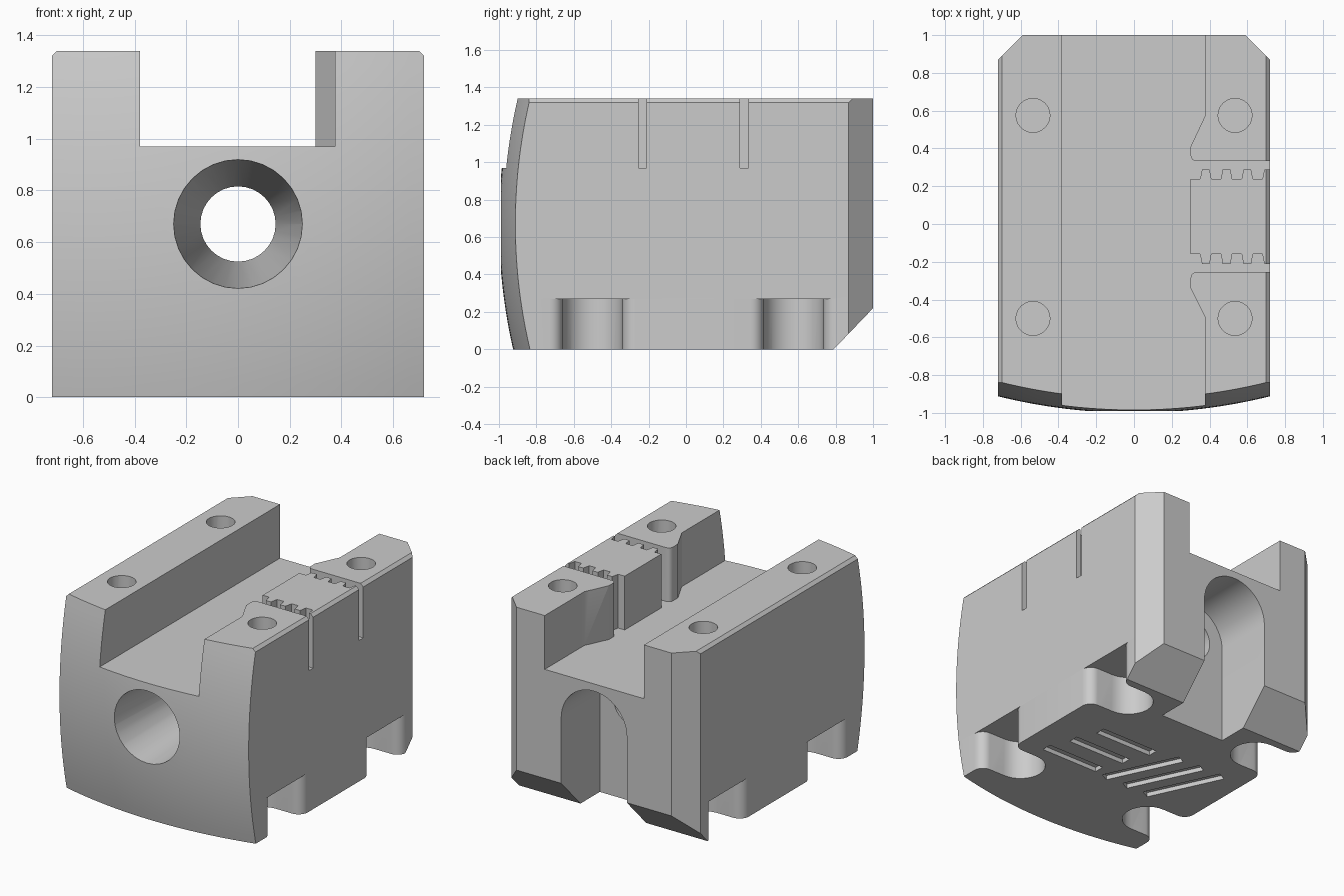
import bpy
import bmesh
from math import sin, cos, pi, sqrt
from mathutils import Matrix

cube = bpy.data.objects.get("Cube")
if cube:
    bpy.data.objects.remove(cube, do_unlink=True)

grey = bpy.data.materials.new("light grey")
grey.use_nodes = True
grey.diffuse_color = (0.6, 0.6, 0.6, 1)
grey.node_tree.nodes["Principled BSDF"].inputs["Base Color"].default_value = (0.6, 0.6, 0.6, 1)

W, H, MID = 0.72, 1.34, 0.67    # half width, height, middle height
FLOOR = 0.97                    # channel floor height


def add_object(name, bm):
    bmesh.ops.recalc_face_normals(bm, faces=bm.faces)
    mesh = bpy.data.meshes.new(name)
    bm.to_mesh(mesh)
    bm.free()
    obj = bpy.data.objects.new(name, mesh)
    bpy.context.collection.objects.link(obj)
    return obj


def prism(points, axis, lo, hi):
    """Closed prism; points are the two remaining axes in x, y, z order."""
    def place(p, t):
        return {"x": (t, p[0], p[1]), "y": (p[0], t, p[1]), "z": (p[0], p[1], t)}[axis]
    bm = bmesh.new()
    face = bm.faces.new([bm.verts.new(place(p, lo)) for p in points])
    top = bmesh.ops.extrude_face_region(bm, geom=[face])["geom"]
    shift = [b - a for a, b in zip(place((0, 0), lo), place((0, 0), hi))]
    bmesh.ops.translate(bm, vec=shift, verts=[v for v in top if isinstance(v, bmesh.types.BMVert)])
    return bm


def arc(cx, cy, r, start, end, steps=10):
    return [(cx + r * cos(start + (end - start) * i / steps),
             cy + r * sin(start + (end - start) * i / steps)) for i in range(steps + 1)]


# Body: domed front patch pulled back to a flat rear
bm = bmesh.new()
bmesh.ops.create_grid(bm, x_segments=24, y_segments=24, size=1)
for v in bm.verts:
    x, z = v.co.x * W, v.co.y * MID
    v.co = (x, 2 - sqrt(9 - x * x - z * z), MID + z)
rim = [e for e in bm.edges if e.is_boundary]
new = bmesh.ops.extrude_edge_only(bm, edges=rim)["geom"]
for v in new:
    if isinstance(v, bmesh.types.BMVert):
        v.co.y = 1
bmesh.ops.contextual_create(bm, geom=[e for e in new if isinstance(e, bmesh.types.BMEdge)])
body = add_object("vise_jaw_body", bm)
body.data.materials.append(grey)
bpy.context.view_layer.objects.active = body


def cut(bm):
    cutter = add_object("cutter", bm)
    cutter.hide_render = True
    mod = body.modifiers.new("cut", "BOOLEAN")
    mod.operation, mod.solver, mod.object = "DIFFERENCE", "EXACT", cutter
    bpy.ops.object.modifier_apply(modifier=mod.name)
    bpy.data.objects.remove(cutter, do_unlink=True)


# Toothed edge of the centre block
def teeth(root, tip):
    pts = [(0.30, root)]
    for i in range(4):
        x = 0.35 + 0.11 * i
        pts += [(x, root), (x + 0.01, tip)]
        pts += [(x + 0.05, tip), (x + 0.06, root)] if i < 3 else [(0.8, tip)]
    return pts


# Channel with the two slits that separate the centre block
outline = [(-0.38, -1.1), (0.375, -1.1), (0.375, -0.49), (0.30, -0.34)]
outline += arc(0.33, -0.285, 0.03, pi, pi / 2, 4) + [(0.8, -0.255)]
outline += teeth(-0.16, -0.212)[::-1] + teeth(0.238, 0.288)
outline += [(0.8, 0.333)] + arc(0.33, 0.363, 0.03, -pi / 2, -pi, 4)
outline += [(0.30, 0.41), (0.375, 0.57), (0.375, 1.1), (-0.38, 1.1)]
cut(prism(outline, "z", FLOOR, 1.5))

# Arched slot in the back, open at the bottom
arch = [(-0.25, -0.1), (0.25, -0.1)] + arc(0, MID, 0.25, 0, pi, 24)
cut(prism(arch, "y", 0.58, 1.1))

# Tapered bore from the front
bm = bmesh.new()
bmesh.ops.create_cone(bm, cap_ends=True, segments=32, radius1=0.253, radius2=0.143, depth=1.67,
                      matrix=Matrix.Translation((0, -0.215, MID)) @ Matrix.Rotation(-pi / 2, 4, "X"))
cut(bm)

# Rear lower chamfer
cut(prism([(0.78, -0.01), (1.01, 0.23), (1.01, -0.01)], "x", -1, 1))

for s in (1, -1):
    # Rear corner and top edge chamfers
    cut(prism([(s * 0.58, 1.01), (s * 0.74, 0.85), (s * 0.74, 1.01)], "z", -0.1, 1.5))
    cut(prism([(s * 0.69, 1.35), (s * 0.73, 1.31), (s * 0.73, 1.35)], "y", -1.1, 1.1))
    for y in (-0.5, 0.575):
        # Blind round hole in the top
        cut(prism(arc(s * 0.535, y, 0.09, 0, 2 * pi * 23 / 24, 23), "z", 1.12, 1.5))
        # Flared foot pocket in the lower side
        pocket = [(0.8, y + 0.23)] + arc(W - 0.07 + 0.07 - 0.07, y + 0.23, 0.07, 0, -pi / 2, 8)
        pocket += arc(0.53, y, 0.16, pi / 2, 3 * pi / 2, 16)
        pocket += arc(W - 0.07, y - 0.23, 0.07, pi / 2, 0, 8) + [(0.8, y - 0.23)]
        cut(prism([(s * px, py) for px, py in pocket], "z", -0.1, 0.27))

# Shallow grip grooves underneath
for i in range(3):
    x, y = 0.335 - 0.065 * i, -0.21 + 0.19 * i
    cut(prism([(x - 0.22, y - 0.035), (x + 0.22, y - 0.035),
               (x + 0.22, y + 0.035), (x - 0.22, y + 0.035)], "z", -0.1, 0.03))
    x = -0.09 - 0.17 * i
    cut(prism([(x + 0.085, -0.28), (x + 0.145, -0.25),
               (x - 0.085, 0.24), (x - 0.145, 0.21)], "z", -0.1, 0.03))

# Smooth the dome and bores, keep the machined edges crisp
body.select_set(True)
bpy.ops.object.shade_smooth_by_angle(angle=pi / 7)
